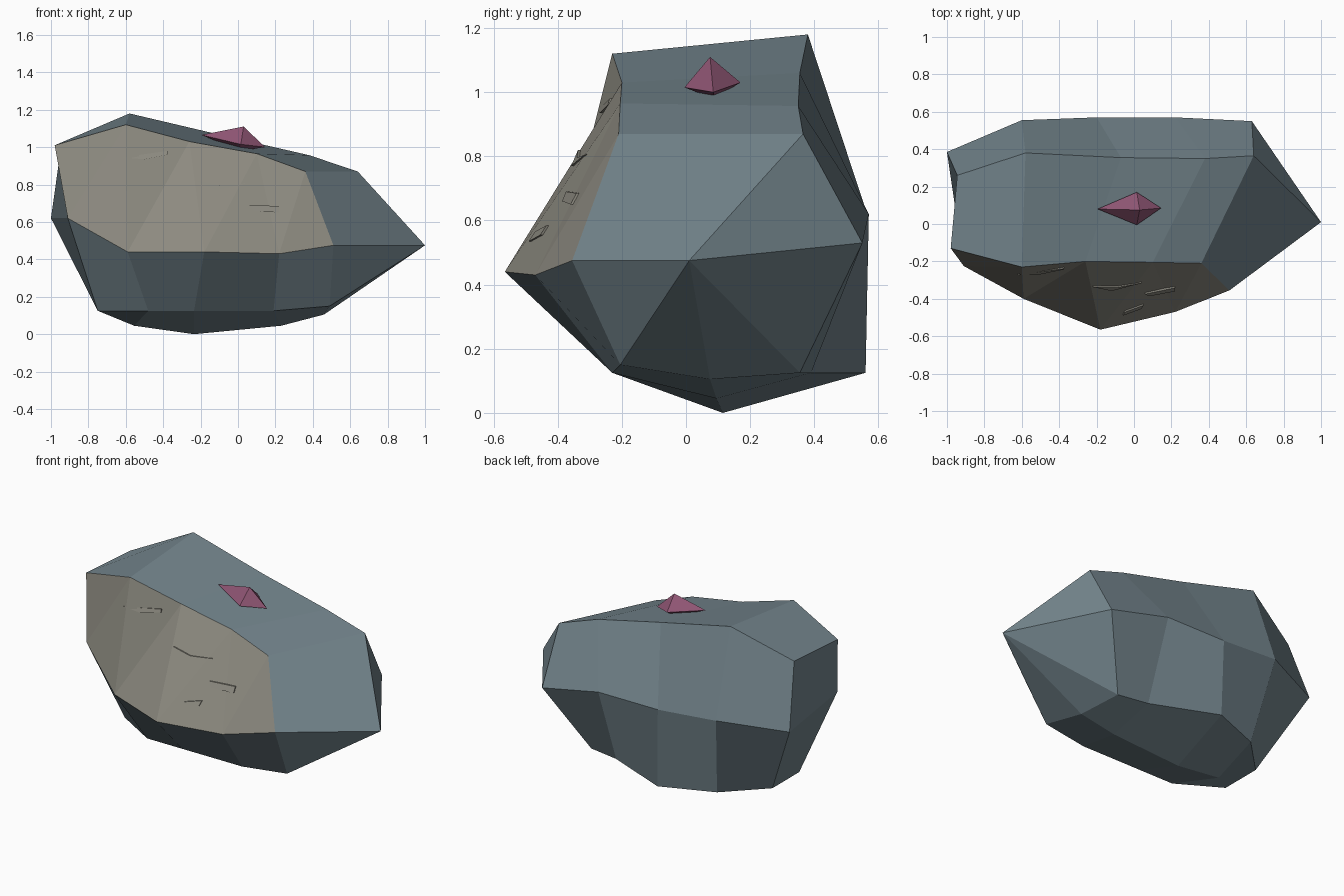
import bpy, bmesh
from mathutils import Vector
from mathutils.bvhtree import BVHTree

if "Cube" in bpy.data.objects:
    bpy.data.objects.remove(bpy.data.objects["Cube"])


def material(name, rgb):
    m = bpy.data.materials.new(name)
    m.diffuse_color = (*rgb, 1)
    m.use_nodes = True
    m.node_tree.nodes["Principled BSDF"].inputs["Base Color"].default_value = m.diffuse_color
    return m


def finish(name, bm, mats):
    bmesh.ops.recalc_face_normals(bm, faces=bm.faces)
    me = bpy.data.meshes.new(name)
    bm.to_mesh(me)
    for m in mats:
        me.materials.append(m)
    ob = bpy.data.objects.new(name, me)
    bpy.context.collection.objects.link(ob)
    return ob


stone = material("slate", (0.17, 0.23, 0.26))
cut = material("cut_stone", (0.27, 0.26, 0.22))
pink = material("pink_crystal", (0.27, 0.09, 0.17))

# Boulder: top, widest and lower outlines, running round from the left front
TOP = [(-.98, -.13, 1.01), (-.60, -.23, 1.12), (-.26, -.20, 1.03), (.10, -.205, .965),
       (.36, -.21, .87), (.64, .365, .87), (.38, .35, .957), (-.07, .355, 1.06),
       (-.58, .38, 1.18), (-.945, .26, 1.01)]
MID = [(-.91, -.225, .62), (-.59, -.40, .44), (-.18, -.565, .44), (.22, -.47, .43),
       (.51, -.355, .475), (1, .01, .475), (.63, .55, .53), (.22, .57, .62),
       (-.20, .57, .62), (-.60, .555, .65), (-1, .385, .62)]
LOW = [(-.75, -.07, .125), (-.48, -.23, .125), (-.235, -.23, .125), (.19, -.23, .125),
       (.49, -.205, .15), None, (.42, .355, .125), (.22, .39, .125),
       (-.19, .56, .125), (-.52, .43, .125), (-.75, .20, .125)]
KEEL = [(-.555, .10, .045), (-.235, .115, 0), (.23, .095, .045), (.46, .075, .105)]

bm = bmesh.new()
top = [bm.verts.new(p) for p in TOP]
mid = [bm.verts.new(p) for p in MID]
low = [bm.verts.new(p) if p else mid[5] for p in LOW]
keel = [bm.verts.new(p) for p in KEEL]
upper = top[:6] + top[5:]            # the right tip shares one upper corner


def face(*vs, mat=0):
    vs = list(dict.fromkeys(vs))
    if len(vs) > 2:
        bm.faces.new(vs).material_index = mat


for i in range(11):
    j = (i + 1) % 11
    if i < 4:                        # flat cut front
        face(upper[i], mid[i], upper[j], mat=1)
        face(upper[j], mid[i], mid[j], mat=1)
    elif i != 5:
        face(upper[i], mid[i], mid[j], upper[j])
    else:
        face(upper[i], mid[i], mid[j])
    if i not in (4, 5):
        face(mid[i], low[i], low[j], mid[j])
face(mid[4], low[4], mid[5])
face(mid[5], low[6], mid[6])
for i in range(4):                   # top and underside strips
    face(top[i], top[i + 1], top[8 - i], top[9 - i])
for i in range(3):
    face(low[i + 1], low[i + 2], keel[i + 1], keel[i])
    face(low[9 - i], low[8 - i], keel[i + 1], keel[i])
face(low[10], low[0], low[1], keel[0], low[9])
face(keel[3], low[4], mid[5])
face(keel[3], mid[5], low[6])
tree = BVHTree.FromBMesh(bm)
finish("boulder", bm, [stone, cut])

# Small chipped ridges on the cut front
CHIPS = [[(-.62, .945), (-.5, .935), (-.375, .96), (-.375, .98)],
         [(-.22, .82), (-.12, .77), (.04, .805), (-.1, .795)],
         [(.06, .69), (.08, .66), (.22, .65), (.22, .685)],
         [(-.06, .535), (.04, .555), (.05, .585), (-.05, .565)]]
cb = bmesh.new()
for outline in CHIPS:
    hits = [tree.ray_cast(Vector((x, -2, z)), Vector((0, 1, 0)))[0] for x, z in outline]
    base = [cb.verts.new(h + Vector((0, .01, 0))) for h in hits]
    rim = [cb.verts.new(h - Vector((0, .008, 0))) for h in hits]
    cb.faces.new(rim)
    cb.faces.new(base[::-1])
    for k in range(4):
        n = (k + 1) % 4
        cb.faces.new((base[k], base[n], rim[n], rim[k]))
finish("stone_chips", cb, [cut])

# Crystal set in the top
gb = bmesh.new()
girdle = [gb.verts.new(p) for p in [(-.195, .08, 1.065), (.015, -.005, 1.015),
                                    (.145, .085, 1.0), (.015, .17, 1.03)]]
for tip in ((.03, .075, 1.11), (.01, .085, .98)):
    t = gb.verts.new(tip)
    for k in range(4):
        gb.faces.new((girdle[k], girdle[(k + 1) % 4], t))
finish("crystal", gb, [pink])
